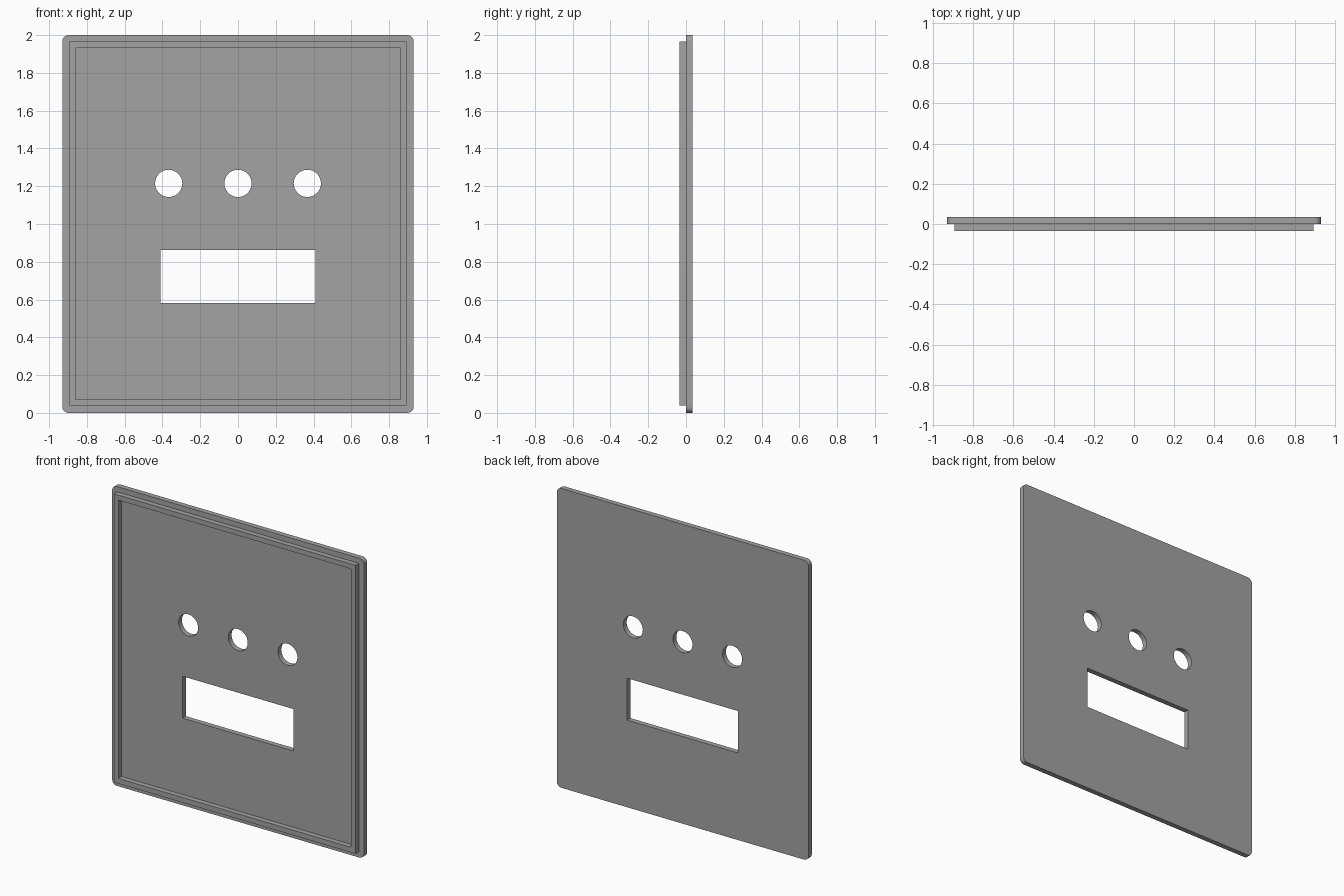
import bpy, bmesh, math

cube = bpy.data.objects.get("Cube")
if cube:
    bpy.data.objects.remove(cube, do_unlink=True)

grey = bpy.data.materials.new("plain grey")
grey.use_nodes = True
COLOR = (0.37, 0.37, 0.37, 1)
grey.diffuse_color = COLOR
grey.node_tree.nodes["Principled BSDF"].inputs["Base Color"].default_value = COLOR


def arc(cx, cz, r, start, end, steps):
    angles = [math.radians(start + (end - start) * i / steps) for i in range(steps + 1)]
    return [(cx + r * math.cos(a), cz + r * math.sin(a)) for a in angles]


def rectangle(half_w, bottom, top, r=0):
    if not r:
        return [(-half_w, bottom), (half_w, bottom), (half_w, top), (-half_w, top)]
    x, low, high = half_w - r, bottom + r, top - r
    corners = [(x, high), (-x, high), (-x, low), (x, low)]
    return [p for i, (cx, cz) in enumerate(corners)
            for p in arc(cx, cz, r, 90 * i, 90 * i + 90, 8)]


def slab(name, outlines, y_center, depth):
    """Extrude nested outlines in the XZ plane; inner outlines become holes."""
    curve = bpy.data.curves.new(name, "CURVE")
    curve.dimensions = "2D"
    curve.fill_mode = "BOTH"
    curve.extrude = depth / 2
    for points in outlines:
        spline = curve.splines.new("POLY")
        spline.points.add(len(points) - 1)
        for target, (x, z) in zip(spline.points, points):
            target.co = (x, z, 0, 1)
        spline.use_cyclic_u = True
    obj = bpy.data.objects.new(name, curve)
    bpy.context.collection.objects.link(obj)
    obj.rotation_euler.x = math.pi / 2
    obj.location.y = y_center
    bpy.ops.object.select_all(action="DESELECT")
    obj.select_set(True)
    bpy.context.view_layer.objects.active = obj
    bpy.ops.object.convert(target="MESH")
    obj = bpy.context.object
    bm = bmesh.new()
    bm.from_mesh(obj.data)
    bmesh.ops.remove_doubles(bm, verts=bm.verts, dist=0.0001)
    bmesh.ops.recalc_face_normals(bm, faces=bm.faces)
    bm.to_mesh(obj.data)
    bm.free()
    obj.data.materials.clear()
    obj.data.materials.append(grey)
    bpy.ops.object.shade_smooth_by_angle(angle=math.radians(30))
    return obj


THICK = 0.035

# Cover plate with three round holes and a rectangular window
holes = [arc(x, 1.215, 0.072, 0, 360, 48)[:-1] for x in (-0.367, 0, 0.367)]
window = rectangle(0.41, 0.582, 0.862)
slab("cover_plate", [rectangle(0.93, 0, 2, 0.033), window] + holes, THICK / 2, THICK)

# Raised locating lip on the front face
slab("front_lip", [rectangle(0.893, 0.038, 1.965), rectangle(0.86, 0.072, 1.932)],
     -THICK / 2, THICK)
